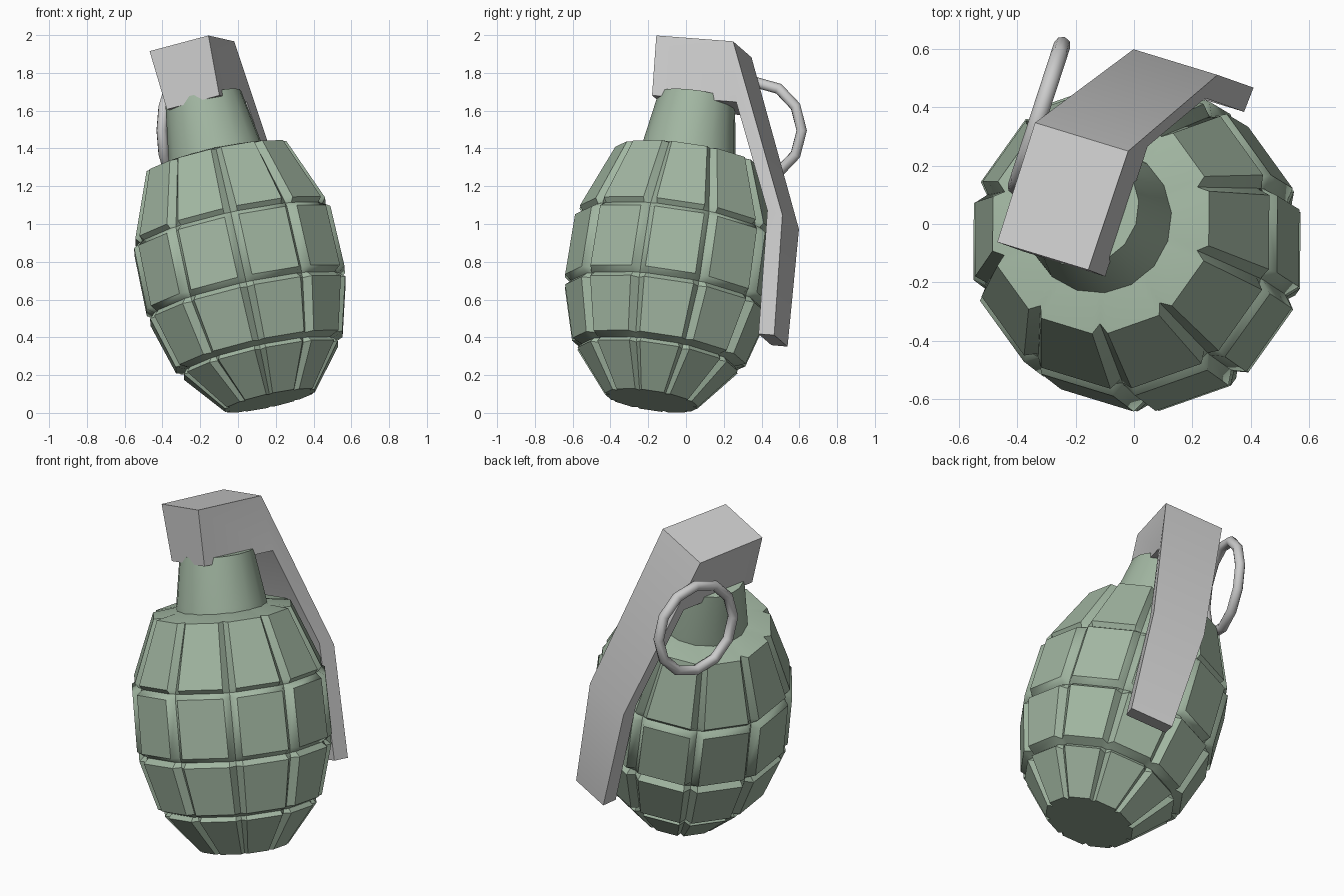
import bpy, bmesh, math
from mathutils import Vector, Matrix

if "Cube" in bpy.data.objects:
    bpy.data.objects.remove(bpy.data.objects["Cube"])

# Tilted frame shared by all parts: Z along the body axis, Y toward the lever
origin = Vector((0.165, -0.18, 0.08))
zax = Vector((-0.22, 0.15, 1.0)).normalized()
yax = Vector((0.292, 0.956, 0.0))
yax = (yax - zax * yax.dot(zax)).normalized()
xax = yax.cross(zax)
frame = Matrix.Translation(origin) @ Matrix((xax, yax, zax)).transposed().to_4x4()

green = bpy.data.materials.new("green_paint")
green.diffuse_color = (0.36, 0.47, 0.36, 1.0)
green.use_nodes = True
green.node_tree.nodes["Principled BSDF"].inputs["Base Color"].default_value = green.diffuse_color


def finish(name, bm, material=None, matrix=frame, angle=40):
    bmesh.ops.recalc_face_normals(bm, faces=bm.faces)
    mesh = bpy.data.meshes.new(name)
    bm.to_mesh(mesh)
    bm.free()
    obj = bpy.data.objects.new(name, mesh)
    bpy.context.collection.objects.link(obj)
    obj.matrix_world = matrix
    if material:
        mesh.materials.append(material)
    bpy.ops.object.select_all(action='DESELECT')
    obj.select_set(True)
    bpy.context.view_layer.objects.active = obj
    bpy.ops.object.shade_smooth_by_angle(angle=math.radians(angle))
    return obj


def skin(bm, rings):
    """Bridge closed rings and cap both ends."""
    loops = [[bm.verts.new(p) for p in ring] for ring in rings]
    n = len(loops[0])
    for a, b in zip(loops, loops[1:]):
        for i in range(n):
            j = (i + 1) % n
            bm.faces.new((a[i], a[j], b[j], b[i]))
    bm.faces.new(loops[0])
    bm.faces.new(loops[-1])


# Body: ten columns by four bands of raised blocks with grooves between
# (height, block radius, groove radius)
profile = [
    (-0.015, 0.25, 0.225), (0.205, 0.43, 0.395), (0.228, 0.41, 0.40),
    (0.25, 0.465, 0.43), (0.53, 0.545, 0.51), (0.557, 0.515, 0.51),
    (0.585, 0.553, 0.515), (0.915, 0.548, 0.51), (0.94, 0.51, 0.505),
    (0.965, 0.53, 0.495), (1.31, 0.39, 0.355), (1.335, 0.24, 0.24),
]
columns, gap = 10, 4
rings = []
for h, rb, rg in profile:
    ring = []
    for c in range(columns):
        for off, r in ((-gap, rb), (0, rg), (gap, rb)):
            a = math.radians(c * 360 / columns + off)
            ring.append((r * math.cos(a), r * math.sin(a), h))
    rings.append(ring)
bm = bmesh.new()
skin(bm, rings)
finish("body", bm, green)

# Neck
bm = bmesh.new()
skin(bm, [[(r * math.cos(i * math.pi / 8), r * math.sin(i * math.pi / 8), h)
           for i in range(16)] for h, r in ((1.31, 0.255), (1.36, 0.25), (1.64, 0.205))])
finish("neck", bm, green)

# Cap and lever: side profile (y, z, half width), outer then inner edge
side = [
    (-0.22, 1.925, 0.168), (0.21, 1.925, 0.172), (0.62, 1.01, 0.155), (0.664, 0.363, 0.125),
    (0.575, 0.363, 0.12), (0.53, 1.03, 0.145), (0.27, 1.603, 0.15), (-0.20, 1.603, 0.15),
]
bm = bmesh.new()
left = [bm.verts.new((-w, y, z)) for y, z, w in side]
right = [bm.verts.new((w, y, z)) for y, z, w in side]
for i in range(8):
    j = (i + 1) % 8
    bm.faces.new((left[i], left[j], right[j], right[i]))
for row in (left, right):
    for a, b, c, d in ((0, 1, 6, 7), (1, 2, 5, 6), (2, 3, 4, 5)):
        bm.faces.new((row[a], row[b], row[c], row[d]))
finish("cap_and_lever", bm)

# Pull ring
normal = Vector((0.95, -0.31, 0.0))
bpy.ops.mesh.primitive_torus_add(
    major_segments=12, minor_segments=8, major_radius=0.255, minor_radius=0.029,
    location=(-0.325, 0.37, 1.495), rotation=normal.to_track_quat('Z', 'Y').to_euler())
ring_obj = bpy.context.object
ring_obj.name = "pull_ring"
bpy.ops.object.shade_smooth_by_angle(angle=math.radians(50))
